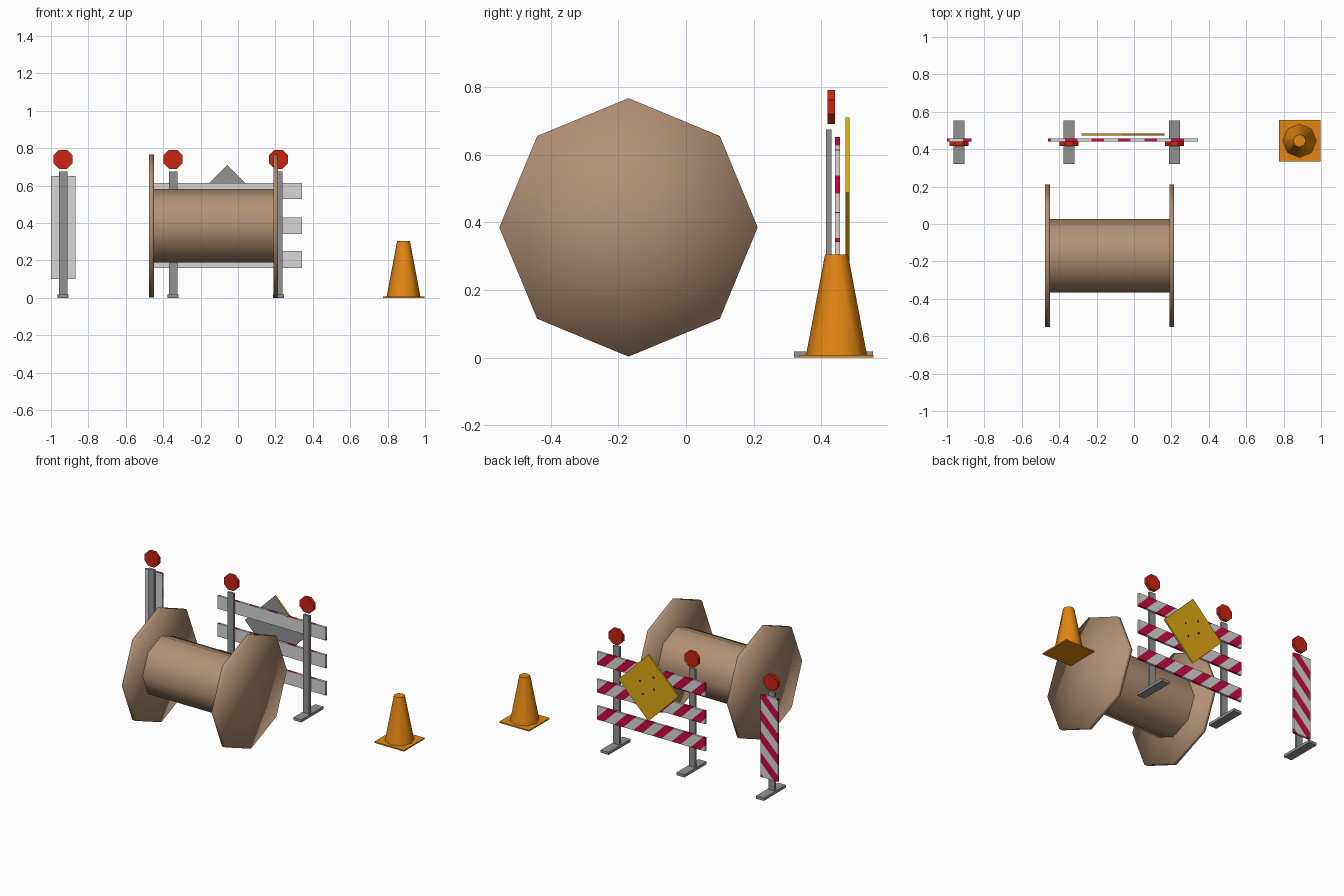
import bpy, bmesh, math
from mathutils import Matrix, Vector

if "Cube" in bpy.data.objects:
    bpy.data.objects.remove(bpy.data.objects["Cube"])


def material(name, r, g, b):
    m = bpy.data.materials.new(name)
    m.diffuse_color = (r, g, b, 1)
    m.use_nodes = True
    m.node_tree.nodes["Principled BSDF"].inputs["Base Color"].default_value = m.diffuse_color
    return m


WOOD = material("wood brown", 0.45, 0.285, 0.175)
GREY = material("post grey", 0.29, 0.29, 0.29)
WHITE = material("board white", 0.68, 0.68, 0.68)
STRIPE = material("stripe crimson", 0.60, 0.003, 0.055)
LAMP = material("lamp red", 0.58, 0.018, 0.006)
ORANGE = material("cone orange", 0.78, 0.24, 0.006)
YELLOW = material("sign yellow", 0.75, 0.40, 0.007)
BLACK = material("mark black", 0.01, 0.01, 0.01)


def finish(bm, name, mats, smooth=None):
    me = bpy.data.meshes.new(name)
    bm.normal_update()
    bm.to_mesh(me)
    bm.free()
    for m in mats:
        me.materials.append(m)
    ob = bpy.data.objects.new(name, me)
    bpy.context.collection.objects.link(ob)
    if smooth is not None:
        bpy.ops.object.select_all(action='DESELECT')
        ob.select_set(True)
        bpy.context.view_layer.objects.active = ob
        bpy.ops.object.shade_smooth_by_angle(angle=math.radians(smooth))
    return ob


def box_mesh(x0, x1, y0, y1, z0, z1):
    bm = bmesh.new()
    mid = Vector((x0 + x1, y0 + y1, z0 + z1)) / 2
    mat = Matrix.Translation(mid) @ Matrix.Diagonal((x1 - x0, y1 - y0, z1 - z0, 1))
    bmesh.ops.create_cube(bm, size=1, matrix=mat)
    bm.normal_update()
    return bm


def box(name, mat, *dims):
    return finish(box_mesh(*dims), name, [mat])


def octagon(name, mat, centre, depth, r1, r2, rot=None, caps=True, smooth=None):
    bm = bmesh.new()
    m = Matrix.Translation(centre) @ (rot or Matrix())
    bmesh.ops.create_cone(bm, cap_ends=caps, cap_tris=True, segments=8,
                          radius1=r1, radius2=r2, depth=depth, matrix=m)
    return finish(bm, name, [mat], smooth)


def striped(name, dims, start, slope, period=0.142, width=0.068):
    """Box whose back and edges carry 45 degree stripes; the front stays white.
    Stripe coordinate is z + slope * x, red from start to start + width."""
    bm = box_mesh(*dims)
    n = Vector((slope, 0, 1))
    for k in range(-14, 15):
        for off in (0, width):
            d = start + k * period + off
            bmesh.ops.bisect_plane(bm, geom=bm.verts[:] + bm.edges[:] + bm.faces[:],
                                   plane_co=(0, 0, d), plane_no=n, dist=1e-6)
    bm.normal_update()
    for f in bm.faces:
        c = f.calc_center_median()
        t = (c.z + slope * c.x - start) % period
        f.material_index = int(t < width and f.normal.y > -0.5)
    return finish(bm, name, [WHITE, STRIPE])


# Cable spool lying on its side, smooth shaded octagonal core and flanges
turn_x = Matrix.Rotation(math.pi / 2, 4, 'Y')
octagon("spool_core", WOOD, (-0.13, -0.17, 0.385), 0.64, 0.197, 0.197,
        turn_x, caps=False, smooth=60)
for side, x in (("left", -0.4625), ("right", 0.2025)):
    octagon("spool_flange_" + side, WOOD, (x, -0.17, 0.385), 0.025, 0.382, 0.382,
            turn_x, smooth=180)

# Posts with foot bars and warning lamps
turn_lamp = Matrix.Rotation(math.pi / 2, 4, 'X') @ Matrix.Rotation(math.pi / 8, 4, 'Z')
for i, x in enumerate((-0.935, -0.347, 0.216), 1):
    box(f"post_{i}", GREY, x - 0.0225, x + 0.0225, 0.414, 0.43, 0.018, 0.675)
    box(f"foot_bar_{i}", GREY, x - 0.0295, x + 0.0295, 0.32, 0.553, 0, 0.018)
    octagon(f"warning_lamp_{i}", LAMP, (x, 0.429, 0.741), 0.022, 0.055, 0.055, turn_lamp)

# Barrier boards: stripes repeat identically on each board
for i, (z0, z1) in enumerate(((0.16, 0.25), (0.342, 0.43), (0.528, 0.615)), 1):
    striped(f"barrier_board_{i}", (-0.46, 0.342, 0.441, 0.456, z0, z1), z1 - 0.228, 1)

# Upright marker panel, stripes leaning the other way
striped("marker_panel", (-1.0, -0.87, 0.441, 0.456, 0.10, 0.652), 0.485 + 0.87, -1)

# Diamond sign: yellow face and edges, grey reverse
h = 0.157
bm = box_mesh(-h, h, 0.472, 0.483, -h, h)
bm.transform(Matrix.Translation((-0.058, 0, 0.488)) @ Matrix.Rotation(math.pi / 4, 4, 'Y'))
bm.normal_update()
for f in bm.faces:
    f.material_index = int(f.normal.y < -0.5)
finish(bm, "diamond_sign", [YELLOW, GREY])

# Tiny dark marks on the sign face
for i, (dx, dz) in enumerate(((0.06, 0.03), (-0.04, 0.08), (0.04, -0.05), (-0.045, 0.0)), 1):
    x, z = -0.058 + dx, 0.488 + dz
    box(f"sign_mark_{i}", BLACK, x - 0.006, x + 0.006, 0.482, 0.484, z - 0.006, z + 0.006)

# Traffic cone on a square base
box("cone_base", ORANGE, 0.776, 0.996, 0.335, 0.555, 0, 0.008)
octagon("traffic_cone", ORANGE, (0.885, 0.445, 0.1565), 0.297, 0.09, 0.034, smooth=60)
